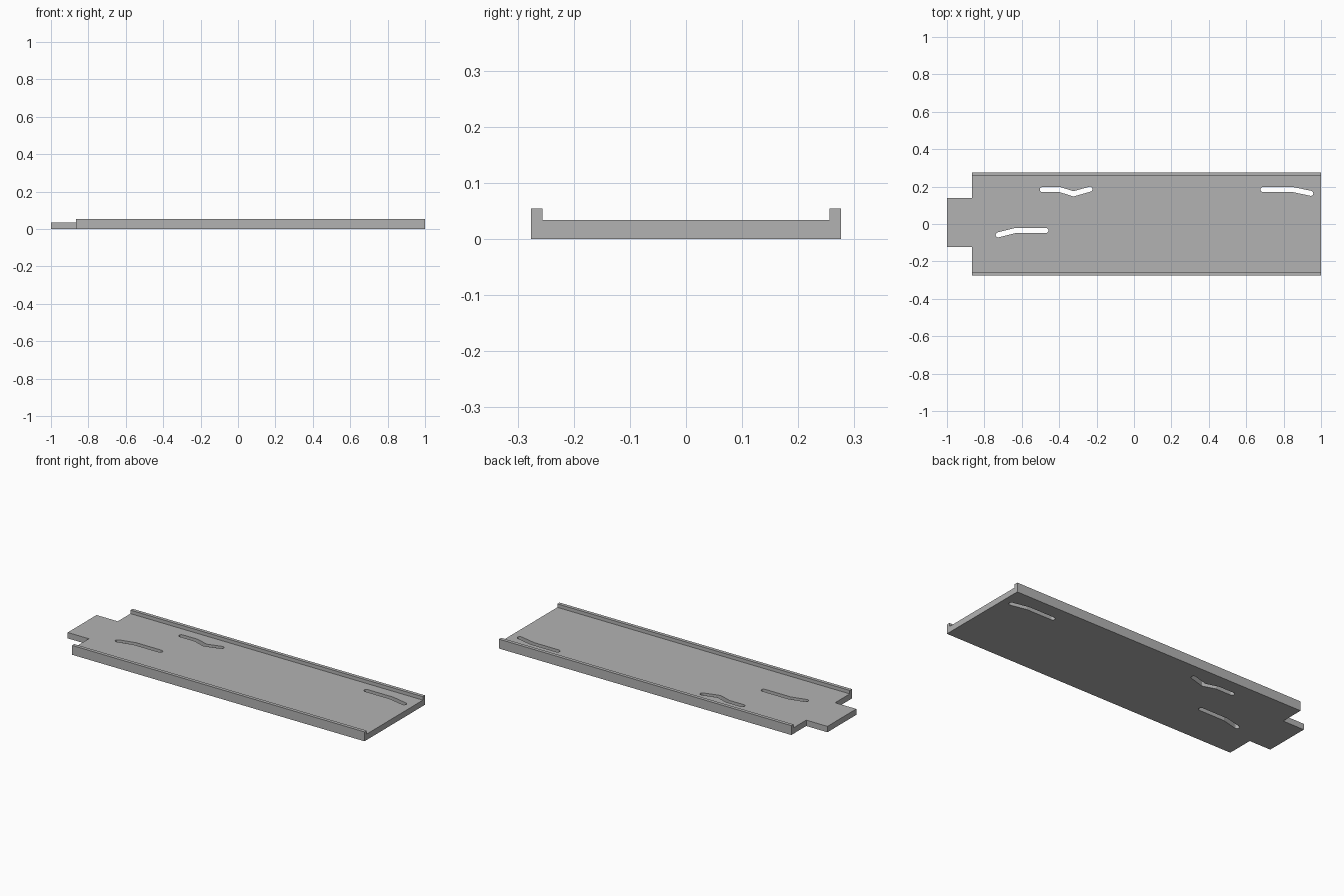
import bpy, bmesh, math
from mathutils import Vector

cube = bpy.data.objects.get("Cube")
if cube:
    bpy.data.objects.remove(cube, do_unlink=True)

FLOOR, LIP_HEIGHT = 0.034, 0.02
SLOT_RADIUS = 0.0135

metal = bpy.data.materials.new("plain grey")
metal.use_nodes = True
grey = (0.45, 0.45, 0.45, 1)
metal.diffuse_color = grey
metal.node_tree.nodes["Principled BSDF"].inputs["Base Color"].default_value = grey


def finish(bm, name):
    bmesh.ops.recalc_face_normals(bm, faces=bm.faces)
    mesh = bpy.data.meshes.new(name)
    bm.to_mesh(mesh)
    bm.free()
    mesh.materials.append(metal)
    obj = bpy.data.objects.new(name, mesh)
    bpy.context.collection.objects.link(obj)
    return obj


def raise_faces(bm, faces, height):
    ext = bmesh.ops.extrude_face_region(bm, geom=faces)["geom"]
    bmesh.ops.translate(bm, vec=(0, 0, height),
                        verts=[v for v in ext if isinstance(v, bmesh.types.BMVert)])
    return [f for f in ext if isinstance(f, bmesh.types.BMFace)]


def channel_tray():
    """Floor with a raised lip along each long side and a tongue at one end."""
    bm = bmesh.new()
    ys = [-0.276, -0.256, -0.123, 0.14, 0.256, 0.276]
    rows = [[bm.verts.new((x, y, 0)) for y in ys] for x in (-0.865, 1)]
    for i in range(len(ys) - 1):
        bm.faces.new((rows[0][i], rows[1][i], rows[1][i + 1], rows[0][i + 1]))
    tongue = [bm.verts.new((-1, ys[i], 0)) for i in (2, 3)]
    bm.faces.new((tongue[0], rows[0][2], rows[0][3], tongue[1]))
    base = list(bm.faces)
    top = raise_faces(bm, base, FLOOR)
    # extruding a sheet leaves its underside open or closed, so close it if needed
    bmesh.ops.holes_fill(bm, edges=[e for e in bm.edges if e.is_boundary])
    lips = [f for f in top if abs(f.calc_center_median().y) > 0.256]
    raise_faces(bm, lips, LIP_HEIGHT)
    # drop the buried faces left under the lips
    buried = [f for f in bm.faces
              if any(len(e.link_faces) > 2 for e in f.edges)
              and abs(f.calc_center_median().z - FLOOR) < 1e-4
              and abs(f.calc_center_median().y) > 0.256]
    bmesh.ops.delete(bm, geom=buried, context="FACES_ONLY")
    bmesh.ops.recalc_face_normals(bm, faces=bm.faces)
    bmesh.ops.dissolve_limit(bm, angle_limit=0.01, verts=bm.verts, edges=bm.edges)
    return finish(bm, "channel_tray")


def slot_cutter(path):
    """Round-ended prism following a bent centre line."""
    pts = [Vector(p) for p in path]
    dirs = [(b - a).normalized() for a, b in zip(pts, pts[1:])]
    left, right = [], []
    for i in range(1, len(pts) - 1):
        n = (dirs[i - 1] + dirs[i]).normalized().orthogonal()
        n *= SLOT_RADIUS / n.dot(dirs[i].orthogonal())
        left.append(pts[i] + n)
        right.append(pts[i] - n)

    def cap(centre, direction):
        a = math.atan2(direction.y, direction.x) - math.pi / 2
        return [centre + SLOT_RADIUS * Vector((math.cos(a + math.pi * k / 10),
                                               math.sin(a + math.pi * k / 10)))
                for k in range(11)]

    outline = right + cap(pts[-1], dirs[-1]) + left[::-1] + cap(pts[0], -dirs[0])
    bm = bmesh.new()
    face = bm.faces.new([bm.verts.new((p.x, p.y, -0.05)) for p in outline])
    raise_faces(bm, [face], 0.15)
    bmesh.ops.holes_fill(bm, edges=[e for e in bm.edges if e.is_boundary])
    cutter = finish(bm, "slot_cutter")
    cutter.hide_render = True
    return cutter


tray = channel_tray()

# three bent guide slots cut through the floor
slots = [
    [(-0.49, 0.184), (-0.395, 0.184), (-0.324, 0.161), (-0.236, 0.186)],
    [(0.69, 0.184), (0.85, 0.184), (0.945, 0.164)],
    [(-0.726, -0.058), (-0.635, -0.035), (-0.471, -0.035)],
]
cutters = [slot_cutter(path) for path in slots]
for cutter in cutters:
    mod = tray.modifiers.new("slot", "BOOLEAN")
    mod.operation = "DIFFERENCE"
    mod.solver = "EXACT"
    mod.object = cutter

# bake the cuts and remove the cutters
bpy.context.view_layer.update()
cut_mesh = bpy.data.meshes.new_from_object(
    tray.evaluated_get(bpy.context.evaluated_depsgraph_get()))
tray.modifiers.clear()
tray.data = cut_mesh
for cutter in cutters:
    bpy.data.objects.remove(cutter, do_unlink=True)
